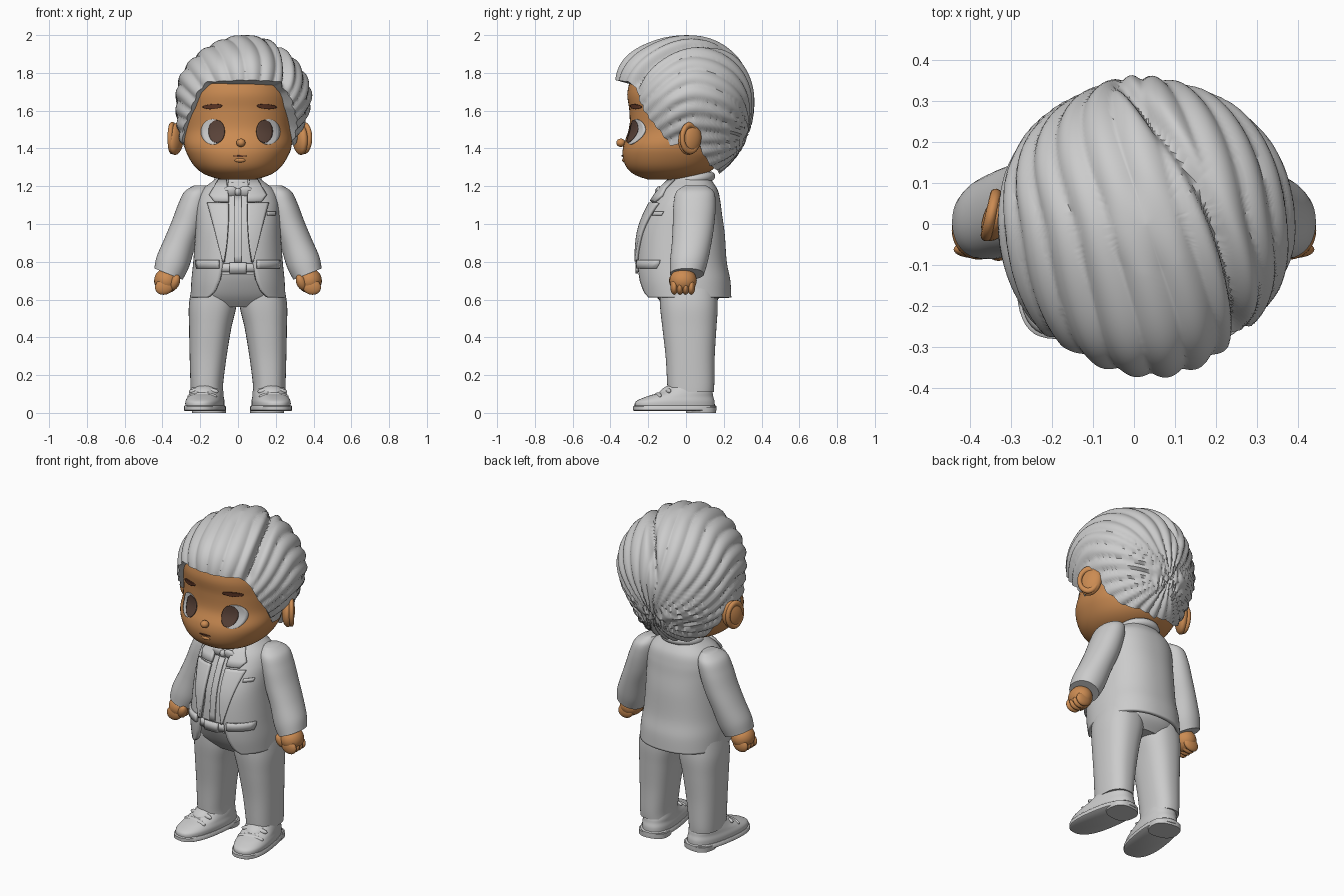
import bpy, bmesh, math
from math import sin, cos, pi, radians, exp

if "Cube" in bpy.data.objects:
    bpy.data.objects.remove(bpy.data.objects["Cube"], do_unlink=True)


def material(name, colour):
    mat = bpy.data.materials.new(name)
    mat.use_nodes = True
    mat.diffuse_color = (*colour, 1)
    mat.node_tree.nodes["Principled BSDF"].inputs["Base Color"].default_value = (*colour, 1)
    return mat


GREY = material("light grey", (0.6, 0.6, 0.6))
SKIN = material("warm skin", (0.6, 0.26, 0.085))
IRIS = material("dark brown iris", (0.1, 0.055, 0.04))
BROW = material("brown brow", (0.12, 0.04, 0.02))


def smooth(obj, mat):
    obj.data.materials.append(mat)
    bpy.ops.object.select_all(action='DESELECT')
    obj.select_set(True)
    bpy.context.view_layer.objects.active = obj
    bpy.ops.object.shade_smooth_by_angle(angle=radians(45))
    return obj


def grid_mesh(name, grid, mat, closed=False, caps=False, thick=0, offset=0):
    """Skin a list of point rows with quads."""
    bm = bmesh.new()
    rows = [[bm.verts.new(p) for p in row] for row in grid]
    n = len(rows[0])
    for low, high in zip(rows, rows[1:]):
        for j in range(n if closed else n - 1):
            k = (j + 1) % n
            bm.faces.new((low[j], low[k], high[k], high[j]))
    if caps:
        bm.faces.new(rows[0])
        bm.faces.new(rows[-1])
    bmesh.ops.recalc_face_normals(bm, faces=bm.faces)
    mesh = bpy.data.meshes.new(name)
    bm.to_mesh(mesh)
    bm.free()
    obj = bpy.data.objects.new(name, mesh)
    bpy.context.collection.objects.link(obj)
    if thick:
        mod = obj.modifiers.new("thickness", 'SOLIDIFY')
        mod.thickness, mod.offset = thick, offset
    return smooth(obj, mat)


def blob(name, loc, radii, mat, rot=(0, 0, 0)):
    bpy.ops.mesh.primitive_uv_sphere_add(segments=28, ring_count=18, location=loc, rotation=rot)
    obj = bpy.context.object
    obj.name, obj.scale = name, radii
    return smooth(obj, mat)


def spline(rows, steps=6):
    """Smooth curve through rows of equal length."""
    out = []
    for i in range(len(rows) - 1):
        quad = rows[max(i - 1, 0)], rows[i], rows[i + 1], rows[min(i + 2, len(rows) - 1)]
        for s in range(steps):
            t = s / steps
            out.append([b + t * (c - a + t * (2*a - 5*b + 4*c - d + t * (3*b - a - 3*c + d))) / 2
                        for a, b, c, d in zip(*quad)])
    return out + [list(rows[-1])]


def lookup(rows, key):
    """Linear interpolation in rows sorted by their first value."""
    for a, b in zip(rows, rows[1:]):
        if key <= b[0]:
            t = max(0, (key - a[0]) / (b[0] - a[0]))
            return [p + t * (q - p) for p, q in zip(a, b)]
    return list(rows[-1])


def power(v, n):
    return math.copysign(abs(v) ** (2 / n), v)


def loft(name, rings, mat, n=2.0, seg=48, gap=None, tilt=0, thick=0):
    """Rings are (z, centre x, centre y, half width, half depth)."""
    grid, top, base = [], rings[-1][0], rings[0][0]
    for z, cx, cy, rx, ry in rings:
        start = math.asin(min(1, lookup(gap, z)[1] / rx) ** (n / 2)) if gap else 0
        row = []
        for j in range(seg):
            a = start + (2 * pi - 2 * start) * j / (seg - 1 if gap else seg)
            x = rx * power(sin(a), n)
            row.append((cx + x, cy - ry * power(cos(a), n), z + tilt * x * (top - z) / (top - base)))
        grid.append(row)
    return grid_mesh(name, grid, mat, not gap, not gap, thick, -1)


def plate(name, rings, n, rows, mat, lift, thick=0.008, cols=8):
    """Thin plate of (z, x from, x to) rows lying on the front of a loft."""
    grid = []
    for z, x0, x1 in rows:
        _, cx, cy, rx, ry = lookup(rings, z)
        line = []
        for j in range(cols + 1):
            x = x0 + (x1 - x0) * j / cols
            u = min(0.98, abs(x - cx) / rx)
            line.append((x, cy - ry * (1 - u ** n) ** (1 / n) - lift, z))
        grid.append(line)
    return grid_mesh(name, grid, mat, thick=thick)


def oval(cx, cz, rx, rz, bend=0):
    """Plate rows for an ellipse."""
    out = []
    for i in range(17):
        a = pi * (i / 16 - 0.5)
        half = max(0.0008, rx * cos(a))
        out.append((cz + rz * sin(a), cx - half + bend * sin(a), cx + half + bend * sin(a)))
    return out


# Head, neck and face
head = spline([(1.235, 0, -.1, .09, .1), (1.26, 0, -.09, .17, .18), (1.3, 0, -.08, .225, .235),
               (1.36, 0, -.07, .265, .265), (1.42, 0, -.06, .285, .27), (1.5, 0, -.01, .29, .29),
               (1.6, 0, 0, .295, .3), (1.7, 0, 0, .29, .31), (1.8, 0, 0, .25, .27), (1.88, 0, 0, .12, .15)])
loft("head", head, SKIN, 2.2, 64)
loft("neck", [(1.12, 0, .02, .1, .1), (1.3, 0, .02, .1, .1)], SKIN)
blob("nose", (.015, -.345, 1.43), (.024, .024, .022), SKIN)
blob("lower_lip", (.01, -.326, 1.338), (.03, .012, .012), SKIN)
plate("mouth", head, 2.2, oval(.01, 1.36, .036, .004), BROW, .003, .005)
for side, s, iris_x, white_x, brow_x in (("right", -1, -.113, -.133, -.135), ("left", 1, .14, .16, .152)):
    plate(side + "_eye_white", head, 2.2, oval(white_x, 1.488, .062, .067), GREY, .002, .006)
    plate(side + "_iris", head, 2.2, oval(iris_x, 1.49, .043, .06), IRIS, .007, .005)
    plate(side + "_brow", head, 2.2, oval(brow_x, 1.622, .05, .013, -s * .012), BROW, .004, .007)
    blob(side + "_ear", (s * .33, .02, 1.45), (.035, .065, .085), SKIN, (radians(-12), 0, s * radians(25)))
    bpy.ops.mesh.primitive_torus_add(major_radius=.055, minor_radius=.014, major_segments=32,
                                     location=(s * .348, .022, 1.455),
                                     rotation=(radians(-12), radians(90), s * radians(25)))
    rim = bpy.context.object
    rim.name, rim.scale = side + "_ear_rim", (1.25, .95, 1)
    smooth(rim, SKIN)

# Swept hair: a grooved dome that ends on a hairline given by angle from the front
HAIRLINE = [(0, 1.755), (33, 1.75), (42, 1.7), (50, 1.61), (64, 1.5), (74, 1.41), (82, 1.42),
            (90, 1.5), (98, 1.49), (108, 1.37), (125, 1.3), (180, 1.26)]


def hair_point(phi, t, shrink):
    tall = .34 if t < pi / 2 else .46
    x, y, z = .36 * sin(t) * sin(phi), -.36 * sin(t) * cos(phi), tall * cos(t)
    flow = math.atan2(x, z + .6 * math.sqrt(y * y + .01)) + .8 * y
    bump = .04 * (abs(sin(13 * flow)) - 1) + .012 * sin(5 * flow + 1)
    front = math.atan2(sin(phi), cos(phi))
    bump += .12 * exp(-((t - 1.05) / .45) ** 2 - (front / .65) ** 2)
    parting = .21 - .4 * y - .8 * y * y
    bump -= .1 * exp(-((x + .03 - parting) / .022) ** 2) * min(1, max(0, z / .1))
    scale = (1 + bump * min(1, 3 * sin(t))) * shrink
    shift = .005 + .025 * min(1, max(0, (z + .2) / .2))
    return shift + x * scale, y * scale, 1.66 + z * scale


COLUMNS, ROWS = 288, 60
grid = [[] for _ in range(ROWS + 4)]
for j in range(COLUMNS):
    phi = 2 * pi * j / COLUMNS
    drop = lookup(HAIRLINE, math.degrees(min(phi, 2 * pi - phi)))[1] - 1.66
    end = math.acos(drop / (.34 if drop > 0 else .46))
    for i in range(ROWS):
        grid[i].append(hair_point(phi, end * (i + .05) / (ROWS - .95), 1))
    for i, shrink in enumerate((.97, .9, .8, .65)):
        grid[ROWS + i].append(hair_point(phi, end, shrink))
grid_mesh("hair", grid, GREY, closed=True, caps=True)

# Open jacket over a shirt
coat = spline([(.61, 0, 0, .25, .24), (.7, 0, -.012, .247, .247), (.8, 0, -.024, .237, .24),
               (.95, 0, -.022, .226, .227), (1.05, 0, -.012, .222, .203), (1.12, 0, .002, .215, .18),
               (1.18, 0, .015, .19, .153), (1.23, 0, .022, .13, .115), (1.255, 0, .025, .1, .1)])
OPENING = [(.61, .16), (.64, .125), (.7, .1), (.77, .085), (.9, .066), (1.1, .066), (1.2, .055), (1.26, .05)]
loft("jacket", coat, GREY, 2.3, 72, OPENING, thick=.022)
shirt = [(z, cx, cy, rx * .92, ry * .92) for z, cx, cy, rx, ry in coat if z > .72]
loft("shirt", shirt, GREY, 2.3)
plate("shirt_placket", shirt, 2.3, [(.79 + .04 * i, -.018, .018) for i in range(10)], GREY, .004)
plate("belt", shirt, 2.3, [(.745, -.11, .11), (.79, -.11, .11)], GREY, .006, .014)
plate("belt_buckle", shirt, 2.3, [(.738, -.045, .045), (.797, -.045, .045)], GREY, .018, .012)
LAPEL = spline([(.8, .072, .08), (.9, .058, .105), (1.02, .05, .135), (1.11, .05, .16)], 4)
COLLAR = [(1.118, .05, .125), (1.15, .05, .15), (1.19, .055, .125), (1.235, .06, .1)]
for side, s in (("right", -1), ("left", 1)):
    for part, rows in (("lapel", LAPEL), ("collar_wing", COLLAR)):
        plate(side + "_" + part, coat, 2.3, [(z, s * a, s * b) for z, a, b in rows], GREY, .008, .018)
    plate(side + "_pocket_flap", coat, 2.3,
          [(.765, s * .1, s * .215), (.79, s * .1, s * .22), (.81, s * .1, s * .22)], GREY, .008, .016)
    blob(side + "_bow_wing", (s * .04, -.135, 1.17), (.04, .02, .032), GREY, (.4, 0, 0))
plate("breast_pocket", coat, 2.3, [(1.045, .155, .195), (1.065, .155, .198)], GREY, .004, .01)
blob("bow_knot", (0, -.145, 1.17), (.018, .02, .022), GREY, (.4, 0, 0))
bpy.ops.mesh.primitive_torus_add(major_radius=.1, minor_radius=.026, major_segments=48,
                                 location=(0, .03, 1.235), rotation=(radians(10), 0, 0))
bpy.context.object.name = "collar"
smooth(bpy.context.object, GREY)

# Trousers seat
loft("trouser_seat", spline([(.56, 0, .015, .2, .12), (.62, 0, .01, .235, .17),
                             (.7, 0, -.01, .225, .195), (.77, 0, -.02, .215, .21)]), GREY, 2.3)

for side, s in (("right", -1), ("left", 1)):
    # Sleeve and hand
    sleeve = [(.735, .368, .005, .075, .09), (.8, .345, .015, .085, .1), (.9, .308, .03, .082, .105),
              (1.0, .268, .04, .083, .11), (1.1, .236, .045, .08, .112), (1.17, .215, .048, .068, .1),
              (1.205, .195, .05, .035, .055)]
    loft(side + "_sleeve", spline([(z, s * cx, cy, rx, ry) for z, cx, cy, rx, ry in sleeve]),
         GREY, 2.1, 40, tilt=s * .4)
    blob(side + "_palm", (s * .378, -.015, .7), (.066, .072, .066), SKIN, (0, s * .3, 0))
    for i in range(4):
        blob(f"{side}_finger_{i + 1}", (s * .39, -.062 + .03 * i, .668), (.05, .021, .042), SKIN, (0, s * .3, 0))
    blob(side + "_thumb", (s * .335, -.06, .69), (.026, .028, .045), SKIN, (.3, s * -.4, 0))

    # Trouser leg
    leg = [(.11, .165, .025, .085, .122), (.16, .165, .025, .087, .125), (.3, .158, .022, .098, .13),
           (.45, .147, .018, .112, .143), (.57, .134, .015, .126, .153), (.68, .125, .01, .118, .15)]
    loft(side + "_trouser_leg", spline([(z, s * cx, cy, rx, ry) for z, cx, cy, rx, ry in leg]), GREY, 2.4)

    # Shoe with sole, heel, tongue and straps
    pieces = [
        loft(side + "_sole", [(.01, 0, -.06, .097, .215), (.014, 0, -.06, .102, .222),
                              (.034, 0, -.06, .102, .222), (.038, 0, -.06, .098, .218)], GREY, 2.5),
        loft(side + "_heel", [(0, 0, .08, .088, .078), (.03, 0, .08, .09, .08)], GREY, 2.5),
        loft(side + "_shoe", spline([(.03, 0, -.06, .095, .213), (.06, 0, -.058, .096, .21),
                                     (.085, 0, -.035, .09, .18), (.11, 0, 0, .085, .14),
                                     (.15, 0, .025, .075, .1)]), GREY, 2.4),
        blob(side + "_tongue", (0, -.09, .115), (.055, .06, .03), GREY, (.45, 0, 0))]
    for i in range(2):
        pieces.append(blob(f"{side}_strap_{i + 1}", (0, -.15 + .05 * i, .088 + .026 * i), (.08, .018, .02), GREY))
    for piece in pieces:
        x, y, z = piece.location
        turn = s * radians(9)
        piece.rotation_euler.z = turn
        piece.location = (s * .166 + x * cos(turn) - y * sin(turn), x * sin(turn) + y * cos(turn), z)
